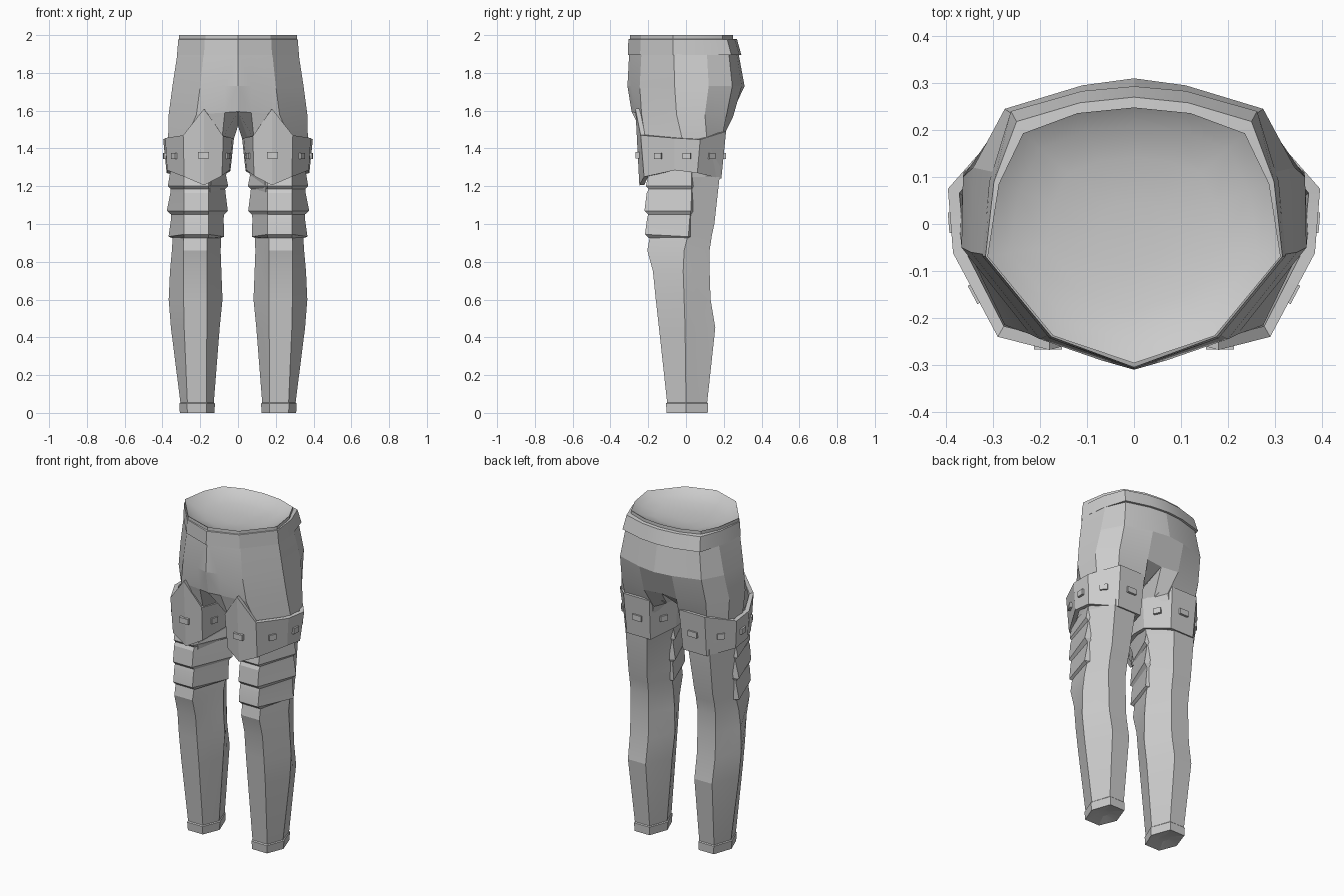
import bpy, math
from mathutils import Vector

if "Cube" in bpy.data.objects:
    bpy.data.objects.remove(bpy.data.objects["Cube"])

grey = bpy.data.materials.new("plain_grey")
grey.diffuse_color = (0.6, 0.6, 0.6, 1)
grey.use_nodes = True
grey.node_tree.nodes["Principled BSDF"].inputs["Base Color"].default_value = grey.diffuse_color


def finish(name, verts, faces, thickness=0.0, angle=22):
    """Make a half model, thicken it, mirror it across x and shade it."""
    me = bpy.data.meshes.new(name)
    me.from_pydata(verts, [], faces)
    me.materials.append(grey)
    ob = bpy.data.objects.new(name, me)
    bpy.context.collection.objects.link(ob)
    if thickness:
        s = ob.modifiers.new("thick", 'SOLIDIFY')
        s.thickness = thickness
        s.offset = -1
    m = ob.modifiers.new("mirror", 'MIRROR')
    m.use_clip = True
    m.merge_threshold = 0.0005
    bpy.ops.object.select_all(action='DESELECT')
    ob.select_set(True)
    bpy.context.view_layer.objects.active = ob
    bpy.ops.object.convert(target='MESH')
    bpy.ops.object.shade_smooth_by_angle(angle=math.radians(angle))
    return ob


def loft(rows, closed):
    """Bridge rows of equal length, listed top to bottom."""
    n = len(rows[0])
    verts = [p for r in rows for p in r]
    faces = []
    for k in range(len(rows) - 1):
        for i in range(n if closed else n - 1):
            j = (i + 1) % n
            faces.append((k * n + i, (k + 1) * n + i, (k + 1) * n + j, k * n + j))
    return verts, faces


def at(z, pts):
    return [(x, y, z) for x, y in pts]


# Hips: open half rings, front centre round to back centre
waist = [(0, -.30), (.07, -.275), (.18, -.235), (.318, -.065), (.296, .11),
         (.247, .225), (.11, .265), (0, .275)]
hips = [
    at(1.92, waist),
    at(1.73, [(0, -.31), (.07, -.29), (.20, -.245), (.347, -.06), (.342, .12),
              (.275, .245), (.11, .295), (0, .31)]),
    [(0, -.288, 1.595), (.07, -.268, 1.59), (.22, -.235, 1.58), (.367, -.05, 1.58),
     (.364, .10, 1.58), (.285, .215, 1.58), (.11, .25, 1.57), (0, .235, 1.57)],
]


# Legs: six-sided rings with spare points along the sides
def leg_ring(z, xi, xo, a, b, yf, yb, ys, bulge=0.0):
    return [((a + xi) / 2, (yf + ys) / 2, z), (a, yf, z), (b, yf, z), (xo, ys - bulge, z),
            ((xo + b) / 2 + bulge * .8, (yb + ys) / 2, z), (b, yb, z), (a, yb, z),
            ((a + xi) / 2, (yb + ys) / 2, z), (xi, ys, z)]


legs = [hips[-1] + [(0, 0, 1.52)]] + [leg_ring(*r) for r in (
    (1.45, .022, .370, .085, .275, -.215, .190, .03, .05),
    (1.25, .065, .358, .14, .285, -.18, .178, .03),
    (1.00, .088, .343, .16, .285, -.18, .15, .02),
    (0.94, .088, .345, .163, .287, -.19, .137, .01),
    (0.86, .092, .350, .165, .288, -.205, .125, -.01),
    (0.75, .088, .360, .165, .288, -.175, .125, -.015),
    (0.60, .082, .367, .165, .288, -.160, .130, -.01),
    (0.45, .097, .355, .165, .285, -.143, .155, -.005),
    (0.055, .128, .305, .168, .268, -.10, .112, .0),
    (0.05, .122, .311, .166, .270, -.106, .117, .0),
    (0.00, .125, .308, .167, .268, -.102, .115, .0),
    (0.015, .19, .245, .20, .235, -.03, .04, .0))]
v1, f1 = loft(hips, False)
v2, f2 = loft(legs, True)
off = len(v1) - 8
# the last hip ring is shared with the first leg ring
faces = f1 + [tuple(i + off for i in f) for f in f2]
last = off + len(v2) - 9
faces.append(tuple(reversed(range(last, last + 9))))
finish("trousers", v1[:-8] + v2, faces, angle=12)

# Belt with a thin rim and a shallow dished top
low = [(0, -.308), (.18, -.243), (.323, -.068), (.308, .09), (.262, .24), (.11, .283), (0, .293)]
high = [(0, -.305), (.176, -.24), (.316, -.069), (.298, .09), (.25, .218), (.115, .258), (0, .27)]
rim = [(0, -.296), (.172, -.238), (.312, -.069), (.288, .085), (.236, .193), (.12, .236), (0, .248)]


def shrink(pts, s):
    return [(x * s, -.02 + (y + .02) * s) for x, y in pts]


rows = [at(1.945, shrink(rim, .25)), at(1.955, shrink(rim, .6)), at(1.975, shrink(rim, .85)),
        at(1.997, shrink(rim, .985)), at(2.0, rim), at(1.98, rim), at(1.978, high),
        at(1.895, low), at(1.895, shrink(low, .93))]
v, f = loft(rows, False)
finish("belt", v, f + [tuple(range(7))], angle=28)

# Thigh guard: (x, y) top, z top, (x, y) bottom, z bottom
guard = [
    (.18, -.268, 1.61, .18, -.247, 1.205),
    (.29, -.24, 1.47, .285, -.222, 1.25),
    (.385, -.062, 1.455, .375, -.06, 1.285),
    (.396, .075, 1.447, .378, .06, 1.27),
    (.275, .212, 1.49, .27, .187, 1.24),
    (.10, .212, 1.49, .11, .187, 1.24),
    (.022, .05, 1.45, .04, .04, 1.28),
    (.03, -.07, 1.455, .045, -.06, 1.285),
    (.078, -.24, 1.465, .085, -.222, 1.255)]
top = [Vector(g[:3]) for g in guard]
bot = [Vector(g[3:]) for g in guard]
v, f = loft([top, bot], True)
finish("thigh_guard", [tuple(p) for p in v], f, 0.026)


# Studs around the guard, aligned with its faces
def stud(pos, out, w=.03, h=.017, d=.011):
    out = Vector(out).normalized()
    side = Vector((-out.y, out.x, 0)).normalized()
    up = Vector((0, 0, 1))
    c = Vector(pos)
    v = [tuple(c + out * (d * s) + side * (w * p) + up * (h * q))
         for s in (-1, 1) for p, q in ((-1, -1), (1, -1), (1, 1), (-1, 1))]
    f = [(3, 2, 1, 0), (4, 5, 6, 7)]
    f += [(i, (i + 1) % 4, (i + 1) % 4 + 4, i + 4) for i in range(4)]
    return v, f


sv, sf = [], []
places = [((.183, -.256, 1.365), (0, -1, 0))]
for i in (1, 2, 3, 4, 5, 7):
    mid = (top[i] + top[i + 1] + bot[i] + bot[i + 1]) / 4
    e = top[i + 1] - top[i]
    places.append(((mid.x, mid.y, 1.36), (e.y, -e.x, 0)))
for pos, out in places:
    a, b = stud(pos, out, .03 if out[0] == 0 else .022)
    sf += [tuple(i + len(sv) for i in q) for q in b]
    sv += a
finish("guard_studs", sv, sf)


# Knee plates: three stepped bands wrapping the front, open at the back
def plate_row(z, xi, xo, yf, back, drop=0.0):
    return [(xi + .03, back + .012, z + drop), (xi, back, z + drop), (.157, yf, z),
            (.287, yf, z), (xo, back, z + drop), (xo - .03, back + .012, z + drop)]


plates = [plate_row(*r) for r in (
    (1.28, .068, .358, -.196, .03),
    (1.20, .052, .372, -.212, .03),
    (1.185, .068, .356, -.198, .03),
    (1.165, .066, .358, -.208, .03),
    (1.07, .054, .377, -.220, .025),
    (1.05, .074, .354, -.200, .022),
    (1.03, .076, .354, -.206, .02),
    (0.945, .074, .368, -.217, .012, -.012),
    (0.925, .095, .345, -.195, .01))]
v, f = loft(plates, False)
finish("knee_plates", v, f, angle=15)
